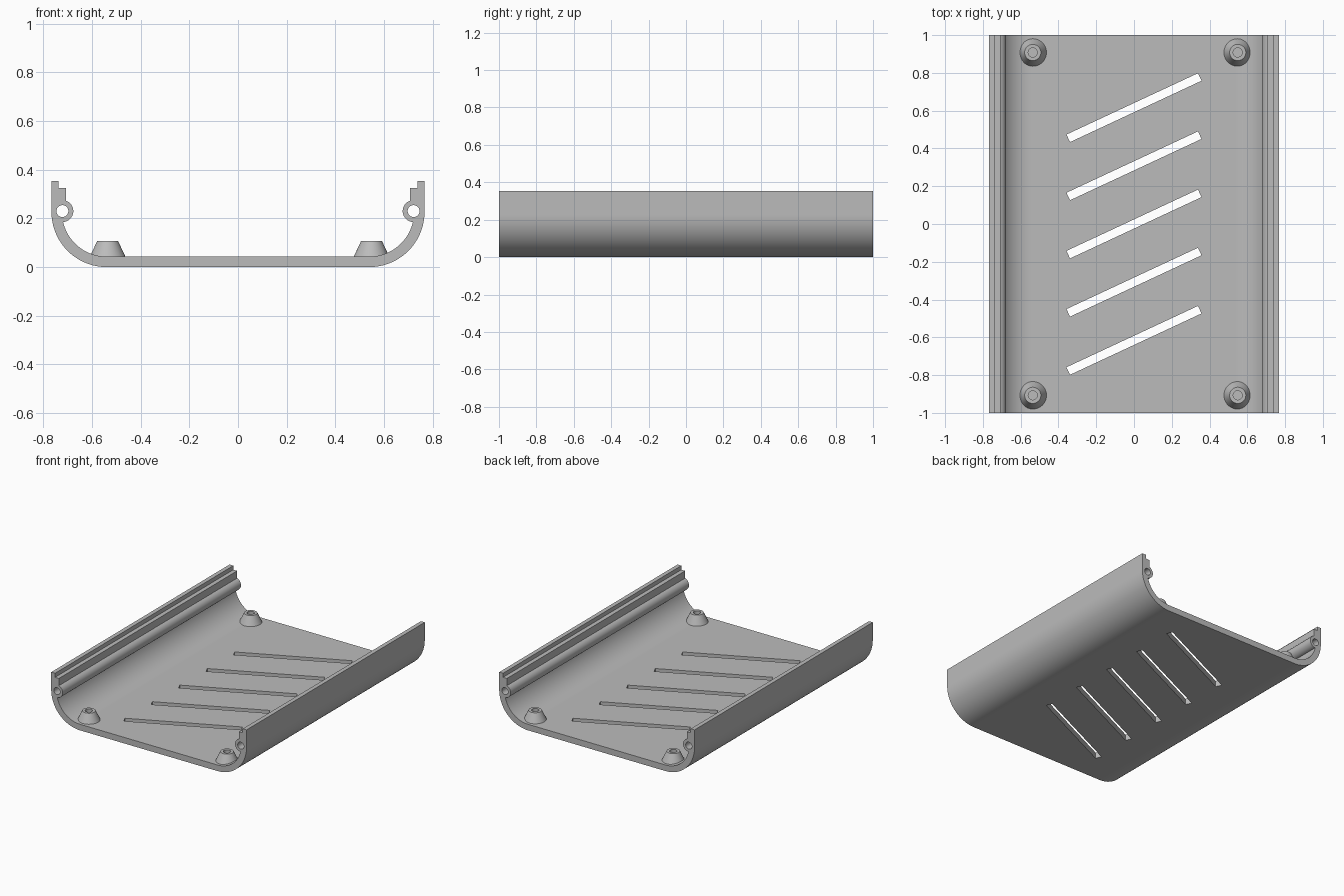
import bpy, bmesh
from math import sin, cos, pi, radians
from mathutils import Matrix, Vector

cube = bpy.data.objects.get("Cube")
if cube:
    bpy.data.objects.remove(cube, do_unlink=True)

# One grey plastic for the whole tray
grey = bpy.data.materials.new("grey plastic")
grey.use_nodes = True
GREY = (0.5, 0.5, 0.5, 1)
grey.diffuse_color = GREY
grey.node_tree.nodes["Principled BSDF"].inputs["Base Color"].default_value = GREY

HALF, WALL, RADIUS = 0.767, 0.043, 0.227
BEND = HALF - RADIUS
TUBE = (0.722, 0.23)


def arc(cx, cz, r, start, end, steps):
    angles = [radians(start + (end - start) * i / steps) for i in range(steps + 1)]
    return [(cx + r * cos(a), cz + r * sin(a)) for a in angles]


def add_object(name, bm):
    bmesh.ops.recalc_face_normals(bm, faces=bm.faces[:])
    mesh = bpy.data.meshes.new(name)
    bm.to_mesh(mesh)
    bm.free()
    mesh.materials.append(grey)
    obj = bpy.data.objects.new(name, mesh)
    bpy.context.collection.objects.link(obj)
    return obj


def smooth(obj):
    bpy.ops.object.select_all(action="DESELECT")
    obj.select_set(True)
    bpy.context.view_layer.objects.active = obj
    bpy.ops.object.shade_smooth_by_angle(angle=radians(25))
    mod = obj.modifiers.new("even normals", "WEIGHTED_NORMAL")
    mod.keep_sharp = True


# Half section: outer bend, stepped lip, screw tube, inner bend
half = arc(BEND, RADIUS, RADIUS, -90, 0, 24)
half += [(HALF, 0.353), (0.737, 0.353), (0.737, 0.324), (0.707, 0.324)]
half += arc(*TUBE, 0.045, 109.5, 265, 18)
half += arc(BEND, RADIUS, RADIUS - WALL, -13, -90, 20)
section = half + [(-x, z) for x, z in reversed(half)]

# Tray shell: the section extruded front to back
bm = bmesh.new()
face = bm.faces.new([bm.verts.new((x, -1, z)) for x, z in section])
ext = bmesh.ops.extrude_face_region(bm, geom=[face])
moved = [v for v in ext["geom"] if isinstance(v, bmesh.types.BMVert)]
bmesh.ops.translate(bm, verts=moved, vec=(0, 2, 0))
tray = add_object("tray_shell", bm)

# Cutters: slanted vent slots and the bores of the screw tubes
bm = bmesh.new()
for i in range(-2, 3):
    place = (Matrix.Translation((0, i * 0.308, 0.02))
             @ Matrix.Rotation(radians(25), 4, "Z")
             @ Matrix.Diagonal((0.768, 0.044, 0.2, 1)))
    bmesh.ops.create_cube(bm, size=1, matrix=place)
for side in (-1, 1):
    place = Matrix.Translation((side * TUBE[0], 0, TUBE[1])) @ Matrix.Rotation(pi / 2, 4, "X")
    bmesh.ops.create_cone(bm, cap_ends=True, segments=32, radius1=0.0245,
                          radius2=0.0245, depth=2.2, matrix=place)
cutter = add_object("slot_cutter", bm)
cutter.hide_render = True
cut = tray.modifiers.new("slots", "BOOLEAN")
cut.operation, cut.solver, cut.object = "DIFFERENCE", "EXACT", cutter
bpy.context.view_layer.objects.active = tray
bpy.ops.object.modifier_apply(modifier=cut.name)
bpy.data.objects.remove(cutter, do_unlink=True)
smooth(tray)

# Conical standoffs with a blind screw hole, one in each corner
PROFILE = [(0, 0.02), (0.073, 0.02), (0.073, WALL), (0.043, 0.107),
           (0.024, 0.107), (0.024, 0.045), (0, 0.045)]
for x, side in ((-0.536, "right"), (0.549, "left")):
    for y, end in ((-0.907, "front"), (0.908, "back")):
        bm = bmesh.new()
        verts = [bm.verts.new((r, 0, z)) for r, z in PROFILE]
        edges = [bm.edges.new(pair) for pair in zip(verts, verts[1:])]
        bmesh.ops.spin(bm, geom=verts + edges, cent=(0, 0, 0), axis=(0, 0, 1),
                       angle=2 * pi, steps=40, use_merge=True)
        bmesh.ops.remove_doubles(bm, verts=bm.verts[:], dist=0.0001)
        bmesh.ops.translate(bm, verts=bm.verts[:], vec=Vector((x, y, 0)))
        smooth(add_object(f"standoff_{end}_{side}", bm))
